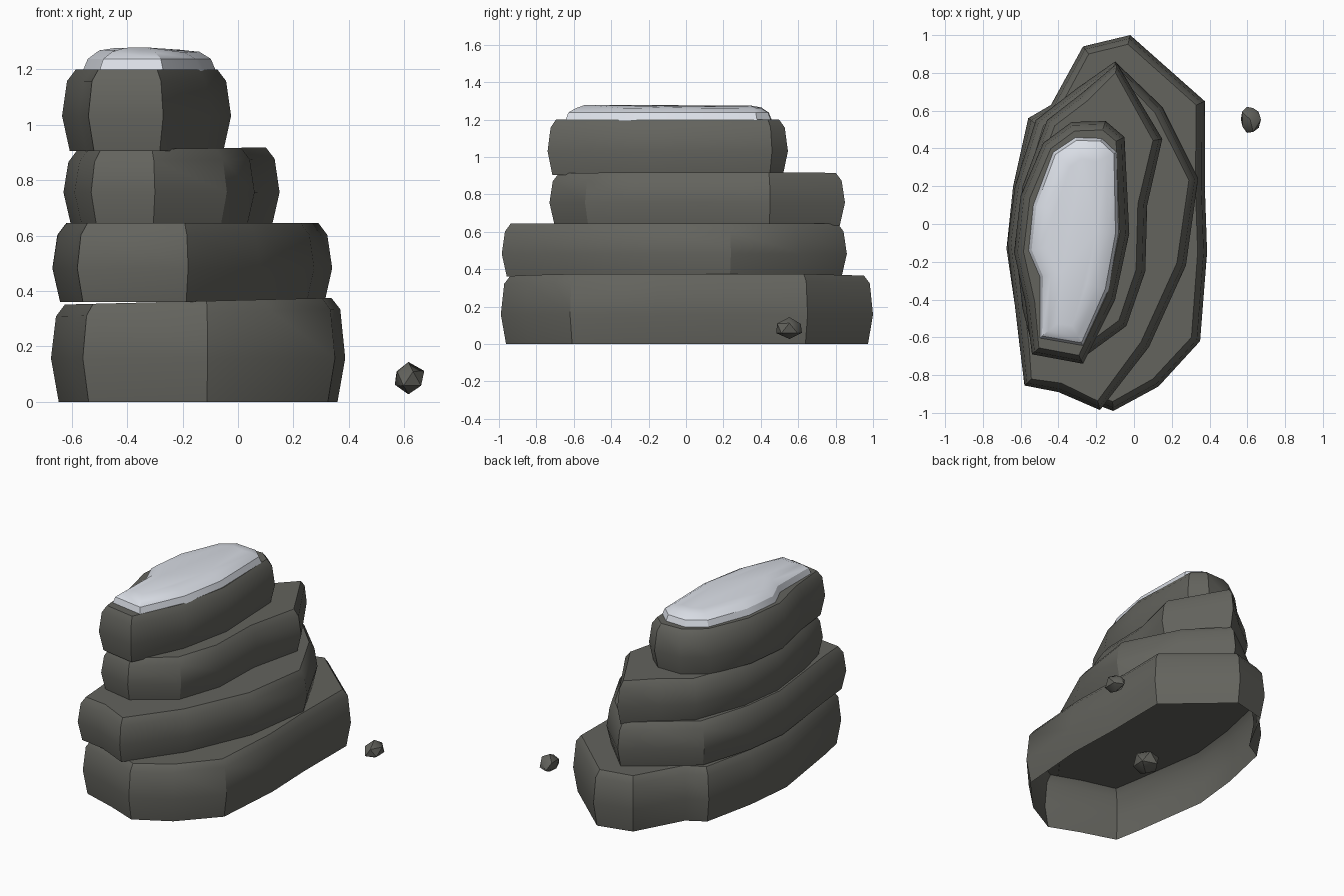
import bpy, bmesh, math, random
from mathutils import Vector

if "Cube" in bpy.data.objects:
    bpy.data.objects.remove(bpy.data.objects["Cube"])

random.seed(4)


def material(name, rgb):
    m = bpy.data.materials.new(name)
    m.diffuse_color = (*rgb, 1)
    m.use_nodes = True
    m.node_tree.nodes["Principled BSDF"].inputs["Base Color"].default_value = m.diffuse_color
    return m


ROCK = material("dark grey rock", (0.125, 0.125, 0.11))
SNOW = material("pale snow", (0.70, 0.73, 0.79))


def finish(name, bm, mat, angle=32):
    bmesh.ops.recalc_face_normals(bm, faces=bm.faces)
    me = bpy.data.meshes.new(name)
    bm.to_mesh(me)
    bm.free()
    me.materials.append(mat)
    me.shade_smooth()
    me.set_sharp_from_angle(angle=math.radians(angle))
    ob = bpy.data.objects.new(name, me)
    bpy.context.collection.objects.link(ob)
    return ob


def inset(outline, d):
    """Move every outline point inwards by d (outline runs clockwise)."""
    pts = [Vector(p) for p in outline]
    out = []
    for i, p in enumerate(pts):
        a = (p - pts[i - 1]).normalized()
        b = (pts[(i + 1) % len(pts)] - p).normalized()
        n = (Vector((a.y, -a.x)) + Vector((b.y, -b.x))).normalized()
        out.append(p + n * d)
    return out


def slab(name, outline, rings, mat, tilt=0.0, angle=32):
    """Stack inset copies of the outline; open below, closed on top."""
    bm = bmesh.new()
    prev = None
    top = rings[-1][1]
    for k, (d, z) in enumerate(rings):
        t = tilt if k >= len(rings) - 2 else 0
        ring = [bm.verts.new((p.x, p.y, z + t * p.x)) for p in inset(outline, d)]
        if prev:
            n = len(ring)
            for i in range(n):
                j = (i + 1) % n
                bm.faces.new((prev[i], prev[j], ring[j], ring[i]))
        prev = ring
    bm.faces.new(prev)
    return finish(name, bm, mat, angle)


# Rock layers: outline clockwise from the back tip, bottom and top height
layers = {
    "base_rock_layer": ([(-.02, 1), (.375, .65), (.375, .2), (.387, -.15),
                         (.35, -.62), (.13, -.86), (-.11, -.99), (-.32, -.91),
                         (-.56, -.83), (-.60, -.64), (-.675, -.13), (-.64, .2),
                         (-.56, .56), (-.44, .63), (-.27, .94)], 0, .367, .025),
    "second_rock_layer": ([(-.10, .86), (.15, .62), (.34, .24), (.275, -.22),
                           (.08, -.65), (-.18, -.985), (-.40, -.89), (-.58, -.855),
                           (-.605, -.65), (-.67, -.1), (-.63, .2), (-.52, .55),
                           (-.30, .72)], .36, .645, 0),
    "third_rock_layer": ([(-.09, .85), (.15, .45), (.07, .1), (.06, -.25),
                          (-.04, -.54), (-.30, -.73), (-.53, -.68), (-.59, -.45),
                          (-.63, -.1), (-.59, .2), (-.46, .55), (-.28, .69)],
                         .635, .917, .015),
    "top_rock_layer": ([(-.15, .545), (-.05, .46), (-.025, -.05), (-.10, -.40),
                        (-.27, -.74), (-.54, -.69), (-.575, -.42), (-.635, -.15),
                        (-.60, .15), (-.48, .43), (-.33, .54)], .905, 1.2, 0),
}
for name, (outline, z0, z1, tilt) in layers.items():
    h = z1 - z0
    slab(name, outline, [(.028, z0), (0, z0 + h * .43), (.018, z1 - .042),
                         (.05, z1)], ROCK, tilt)

# Snow cap: rounded slab whose upper face is a gently uneven fan
cap = [(-.17, .455), (-.09, .38), (-.08, -.05), (-.135, -.35), (-.27, -.645),
       (-.50, -.605), (-.50, -.28), (-.56, -.14), (-.535, .1), (-.43, .38),
       (-.31, .46)]
bm = bmesh.new()
rings = []
for d, z in ((0, 1.195), (.018, 1.238), (.06, 1.265), (.12, 1.274)):
    ring = []
    for p in inset(cap, d):
        wobble = random.uniform(-.006, .006) if d > .02 else 0
        ring.append(bm.verts.new((p.x, p.y, z + wobble)))
    rings.append(ring)
for lo, hi in zip(rings, rings[1:]):
    for i in range(len(lo)):
        j = (i + 1) % len(lo)
        bm.faces.new((lo[i], lo[j], hi[j], hi[i]))
bm.faces.new(rings[-1])
finish("snow_cap", bm, SNOW, 30)


# Pebbles: one beside the stack, one sheltered inside the hollow base
def pebble(name, loc, size):
    bm = bmesh.new()
    bmesh.ops.create_icosphere(bm, subdivisions=1, radius=1)
    for v in bm.verts:
        v.co *= random.uniform(.9, 1.08)
        v.co = Vector(loc) + Vector([c * s for c, s in zip(v.co, size)])
    finish(name, bm, ROCK, 40)


pebble("side_pebble", (.615, .553, .085), (.06, .078, .056))
pebble("inner_pebble", (-.17, -.09, .10), (.09, .09, .08))
